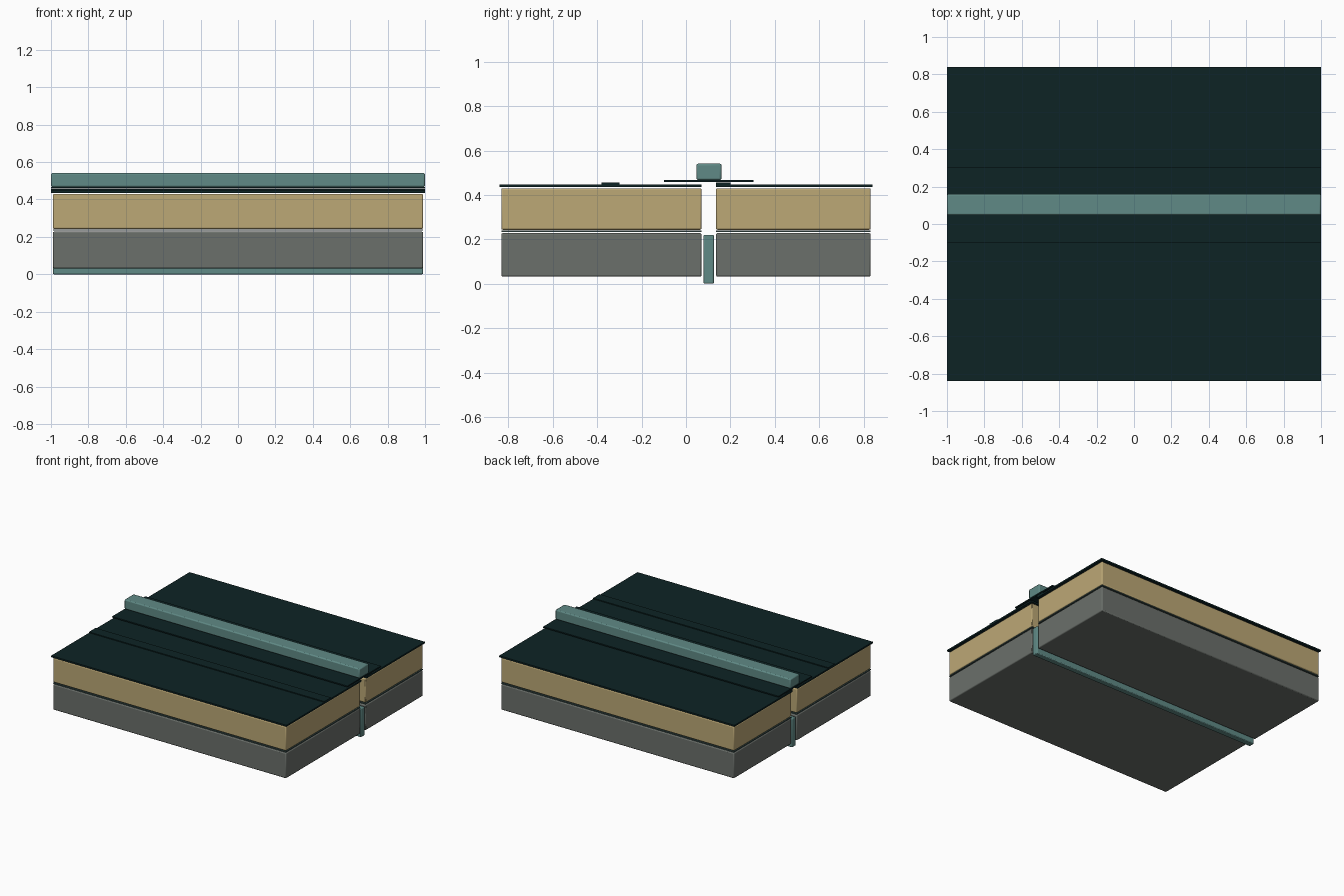
import bpy

if "Cube" in bpy.data.objects:
    bpy.data.objects.remove(bpy.data.objects["Cube"])


def material(name, rgb):
    m = bpy.data.materials.new(name)
    m.diffuse_color = (*rgb, 1)
    m.use_nodes = True
    m.node_tree.nodes["Principled BSDF"].inputs["Base Color"].default_value = m.diffuse_color
    return m


teal = material("teal", (0.117, 0.254, 0.238))
dark = material("dark green", (0.004, 0.017, 0.018))
tan = material("tan", (0.503, 0.392, 0.181))
grey = material("grey", (0.147, 0.162, 0.147))
slate = material("slate green", (0.045, 0.085, 0.08))


def slab(name, mat, half_x, y0, y1, z0, z1, bevel=0.0):
    """Box spanning the given ranges, centred on x, with optional rounded edges."""
    bpy.ops.mesh.primitive_cube_add(size=1, location=(0, (y0 + y1) / 2, (z0 + z1) / 2))
    ob = bpy.context.object
    ob.name = name
    ob.scale = (half_x * 2, y1 - y0, z1 - z0)
    bpy.ops.object.transform_apply(location=False, rotation=False, scale=True)
    ob.data.materials.append(mat)
    if bevel:
        mod = ob.modifiers.new("rounded edges", 'BEVEL')
        mod.width = bevel
        mod.segments = 2
        bpy.ops.object.shade_smooth_by_angle()
    return ob


# Layered panels either side of the joint: (side, outer/inner y range, overhanging sheet range)
sides = (("front", -0.832, 0.07, -0.84, 0.07),
         ("back", 0.135, 0.832, 0.135, 0.84))
for side, y0, y1, s0, s1 in sides:
    slab(side + "_concrete", grey, 0.99, y0, y1, 0.032, 0.228, 0.007)
    slab(side + "_barrier_sheet", slate, 0.99, y0, y1, 0.233, 0.239)
    slab(side + "_insulation", tan, 0.99, y0, y1, 0.243, 0.43, 0.007)
    slab(side + "_membrane", dark, 1.0, s0, s1, 0.436, 0.448)

# Overlap seams on the membrane
slab("front_seam_strip", dark, 1.0, -0.38, -0.30, 0.448, 0.455)
slab("back_seam_strip", dark, 1.0, 0.135, 0.20, 0.448, 0.455)

# Joint seal below, flashing sheet and cap above
slab("joint_seal", teal, 0.99, 0.079, 0.126, 0.0, 0.22, 0.006)
slab("flashing_sheet", dark, 1.0, -0.10, 0.305, 0.458, 0.467)
slab("joint_cap", teal, 1.0, 0.047, 0.16, 0.467, 0.541, 0.008)
